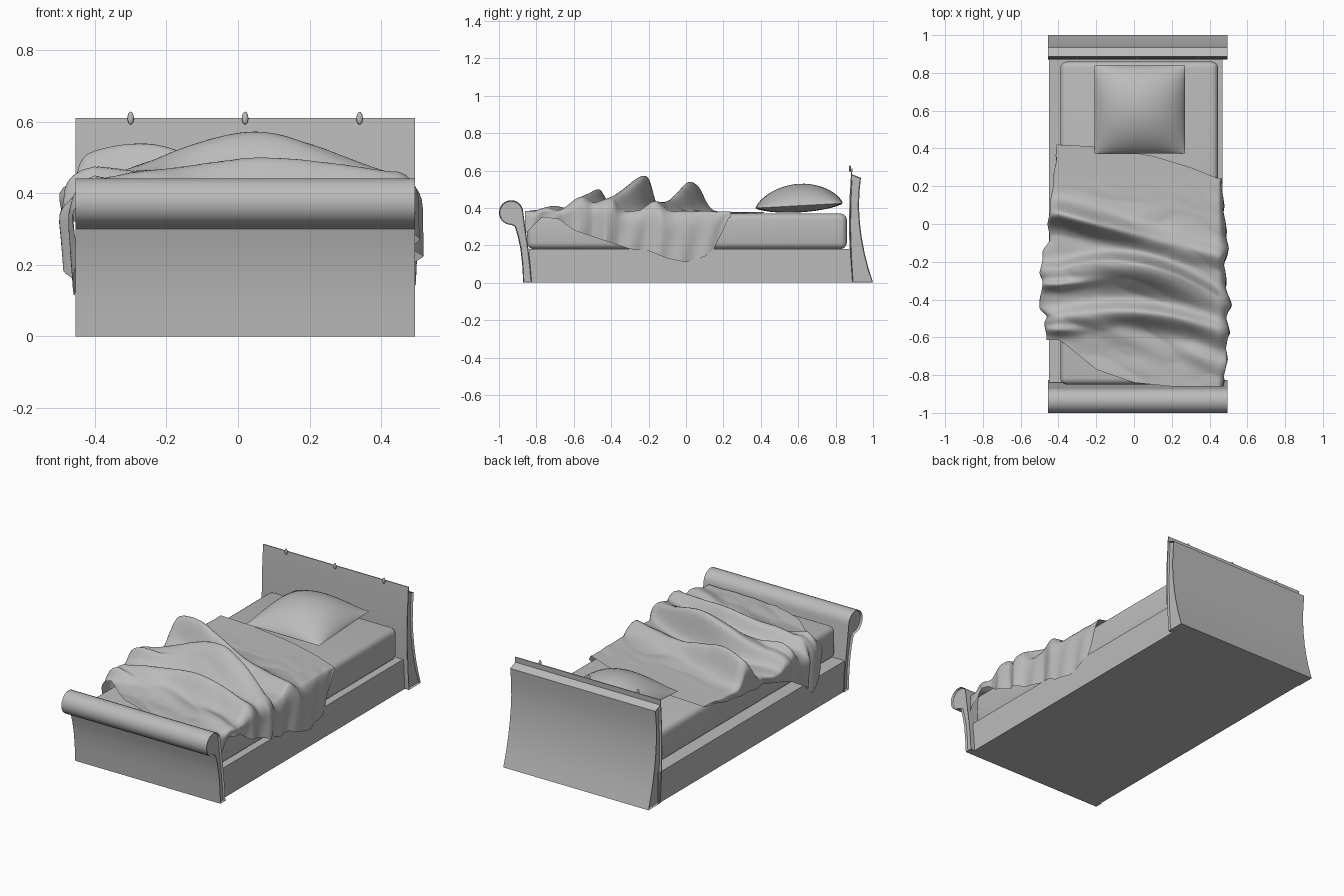
import bpy, bmesh, math
from mathutils import Vector, noise

if "Cube" in bpy.data.objects:
    bpy.data.objects.remove(bpy.data.objects["Cube"])

GREY = bpy.data.materials.new("light grey")
GREY.diffuse_color = (0.5, 0.5, 0.5, 1)
GREY.use_nodes = True
GREY.node_tree.nodes["Principled BSDF"].inputs["Base Color"].default_value = GREY.diffuse_color


def make(name, bm, smooth=None):
    bmesh.ops.recalc_face_normals(bm, faces=bm.faces)
    mesh = bpy.data.meshes.new(name)
    bm.to_mesh(mesh)
    bm.free()
    mesh.materials.append(GREY)
    ob = bpy.data.objects.new(name, mesh)
    bpy.context.collection.objects.link(ob)
    if smooth:
        bpy.ops.object.select_all(action='DESELECT')
        ob.select_set(True)
        bpy.context.view_layer.objects.active = ob
        bpy.ops.object.shade_smooth_by_angle(angle=math.radians(smooth))
    return ob


def box(name, lo, hi, bevel=0):
    bm = bmesh.new()
    bmesh.ops.create_cube(bm, size=1)
    for v in bm.verts:
        v.co = Vector([a + (b - a) * (c + 0.5) for a, b, c in zip(lo, hi, v.co)])
    if bevel:
        bmesh.ops.bevel(bm, geom=bm.edges[:], offset=bevel, segments=4, profile=0.5, affect='EDGES')
    return make(name, bm, 40 if bevel else None)


def extruded(name, profile, x0, x1, inset=0):
    """Side profile (y, z) swept along x, with optional recessed end caps."""
    bm = bmesh.new()
    a = bm.faces.new([bm.verts.new((x0, y, z)) for y, z in profile])
    b = bm.faces.new([bm.verts.new((x1, y, z)) for y, z in reversed(profile)])
    n = len(profile)
    va, vb = list(a.verts), list(b.verts)[::-1]
    for i in range(n):
        j = (i + 1) % n
        bm.faces.new((va[j], va[i], vb[i], vb[j]))
    bmesh.ops.recalc_face_normals(bm, faces=bm.faces)
    if inset:
        bmesh.ops.inset_individual(bm, faces=[a, b], thickness=inset, depth=-0.012)
    return make(name, bm, 35)


def grid(bm, nu, nv, fn):
    vs = [[bm.verts.new(fn(i / nu, j / nv)) for j in range(nv + 1)] for i in range(nu + 1)]
    for i in range(nu):
        for j in range(nv):
            bm.faces.new((vs[i][j], vs[i + 1][j], vs[i + 1][j + 1], vs[i][j + 1]))


def interp(pts, x):
    """Piecewise linear lookup through ascending (x, value) points."""
    if x <= pts[0][0]:
        return pts[0][1]
    for (a, p), (b, q) in zip(pts, pts[1:]):
        if x <= b:
            return p + (q - p) * (x - a) / (b - a)
    return pts[-1][1]


# Base and mattress
box("bed_base", (-0.45, -0.84, 0), (0.468, 0.9, 0.18))
box("mattress", (-0.39, -0.85, 0.18), (0.445, 0.86, 0.37), 0.035)

# Headboard: curved back body and taller thin front panel
back = [(1.0, 0), (0.975, 0.08), (0.955, 0.16), (0.94, 0.24), (0.93, 0.32),
        (0.925, 0.4), (0.927, 0.48), (0.935, 0.56)]
front = [(0.886, 0.58), (0.878, 0.45), (0.875, 0.3), (0.88, 0.14), (0.89, 0)]
extruded("headboard", back + front, -0.455, 0.495, 0.005)
panel = [(0.884, 0.61), (0.874, 0.45), (0.871, 0.3), (0.874, 0.18)]
extruded("headboard_panel", panel + [(y + 0.006, z) for y, z in reversed(panel)], -0.455, 0.495)

# Knobs along the headboard top
for k, x in enumerate((-0.3, 0.02, 0.34)):
    bm = bmesh.new()
    bmesh.ops.create_uvsphere(bm, u_segments=12, v_segments=8, radius=1)
    for v in bm.verts:
        v.co = Vector((x + v.co.x * 0.009, 0.877 + v.co.y * 0.006, 0.61 + v.co.z * 0.018))
    make(f"headboard_knob_{k + 1}", bm, 60)

# Footboard: scrolled top on a flared panel
roll = [(-0.935 + 0.065 * math.cos(math.radians(a)), 0.375 + 0.066 * math.sin(math.radians(a)))
        for a in range(0, 271, 15)]
foot = [(-0.915, 0.3), (-0.9, 0.25), (-0.885, 0.18), (-0.876, 0.1), (-0.87, 0),
        (-0.825, 0), (-0.833, 0.1), (-0.845, 0.2), (-0.86, 0.3)]
extruded("footboard", roll + foot, -0.455, 0.495, 0.005)

# Pillow: two bulged sheets meeting at a square seam
bm = bmesh.new()
for bulge in (0.117, -0.036):
    def pillow(u, v, h=bulge):
        a, b = math.sin((u - 0.5) * math.pi), math.sin((v - 0.5) * math.pi)
        puff = max(0, (1 - a * a) * (1 - b * b)) ** 0.7
        return (0.03 + 0.24 * a, 0.605 + 0.233 * b, 0.412 + 0.013 * b + h * puff)
    grid(bm, 24, 24, pillow)
bmesh.ops.remove_doubles(bm, verts=bm.verts, dist=0.0004)
make("pillow", bm, 50)

# Blanket: hem shapes, then raised folds (centre path, height, widths before and after the crest)
HEAD = [(-0.4, 0.42), (-0.2, 0.41), (0.1, 0.36), (0.3, 0.30), (0.45, 0.24)]
FOOT = [(-0.42, -0.6), (-0.36, -0.64), (-0.2, -0.77), (0.0, -0.84), (0.2, -0.86), (0.45, -0.86)]
HEM_R = [(-0.86, 0.26), (-0.77, 0.35), (-0.68, 0.34), (-0.6, 0.28), (-0.42, 0.22), (-0.3, 0.18),
         (-0.2, 0.17), (-0.1, 0.13), (0, 0.11), (0.1, 0.14), (0.15, 0.18), (0.23, 0.35)]
HEM_L = [(-0.62, 0.22), (-0.53, 0.11), (-0.45, 0.18), (-0.3, 0.27), (-0.15, 0.32), (0.2, 0.335),
         (0.42, 0.375)]
OUT_L = [(-0.62, 0.075), (-0.52, 0.085), (-0.49, 0.07), (-0.45, 0.12), (-0.3, 0.1), (-0.26, 0.115),
         (-0.14, 0.095), (-0.09, 0.055), (0, 0.065), (0.2, 0.035), (0.42, 0.005)]
OUT_R = [(-0.86, 0.025), (-0.8, 0.025), (-0.73, 0.05), (-0.66, 0.035), (-0.58, 0.06), (-0.5, 0.04),
         (-0.43, 0.07), (-0.36, 0.045), (-0.22, 0.03), (-0.13, 0.052), (0, 0.035), (0.23, 0.012)]


def bump(d, w0, w1):
    return math.exp(-(d / (w0 if d < 0 else w1)) ** 2)


def hill(x, c, w):
    return math.exp(-((x - c) / w) ** 2)


def folds(x, y):
    z = (0.05 + 0.105 * hill(x, -0.28, 0.27)) * bump(y + 0.05 + 0.265 * x, 0.06, 0.055)
    z += (0.04 + 0.15 * hill(x, 0.04, 0.33)) * bump(y + 0.21 + 0.15 * x + 0.58 * x * x, 0.13, 0.035)
    z += (0.05 + 0.065 * hill(x, 0.07, 0.32)) * bump(y + 0.465 + 0.06 * x + 0.35 * x * x, 0.07, 0.045)
    z += 0.05 * hill(x, -0.42, 0.16) * bump(y + 0.28 - 0.1 * x, 0.03, 0.02)
    z += 0.04 * hill(x, -0.42, 0.14) * bump(y + 0.56, 0.03, 0.02)
    z += 0.03 * hill(x, 0.36, 0.15) * bump(y + 0.7 + 0.4 * (x - 0.36), 0.06, 0.04)
    z += 0.02 * hill(x, -0.1, 0.2) * bump(y + 0.62 + 0.4 * x, 0.06, 0.05)
    live = min(1, max(0, (0.25 - y) * 5))
    z += live * 0.012 * abs(noise.noise(Vector((x * 4, y * 11 + x * 3, 1.7))))
    return z


def blanket(u, v):
    s = (u * 2 - 1) * 1.25
    q = max(0, (abs(s) - 1) / 0.25)
    left = s < 0
    x = 0.025 + 0.425 * max(-1, min(1, s))
    y = interp(HEAD, x) * (1 - v) + interp(FOOT, x) * v
    top = 0.379 + folds(x, y)
    if not q:
        return (x, y, top)
    hem = interp(HEM_L if left else HEM_R, y)
    spread = (1 - (1 - min(1, q * 2)) ** 2) * (1 - (0.3 if left else 0.1) * q)
    out = interp(OUT_L if left else OUT_R, y) * spread
    out += 0.006 * q * math.sin(y * 47 + q * 3)
    x += (-1 if left else 1) * max(out, 0.01 * min(1, q * 4))
    return (x, y, top + (min(hem, top) - top) * q ** 1.35)


bm = bmesh.new()
grid(bm, 100, 130, blanket)
make("blanket", bm, 70)
